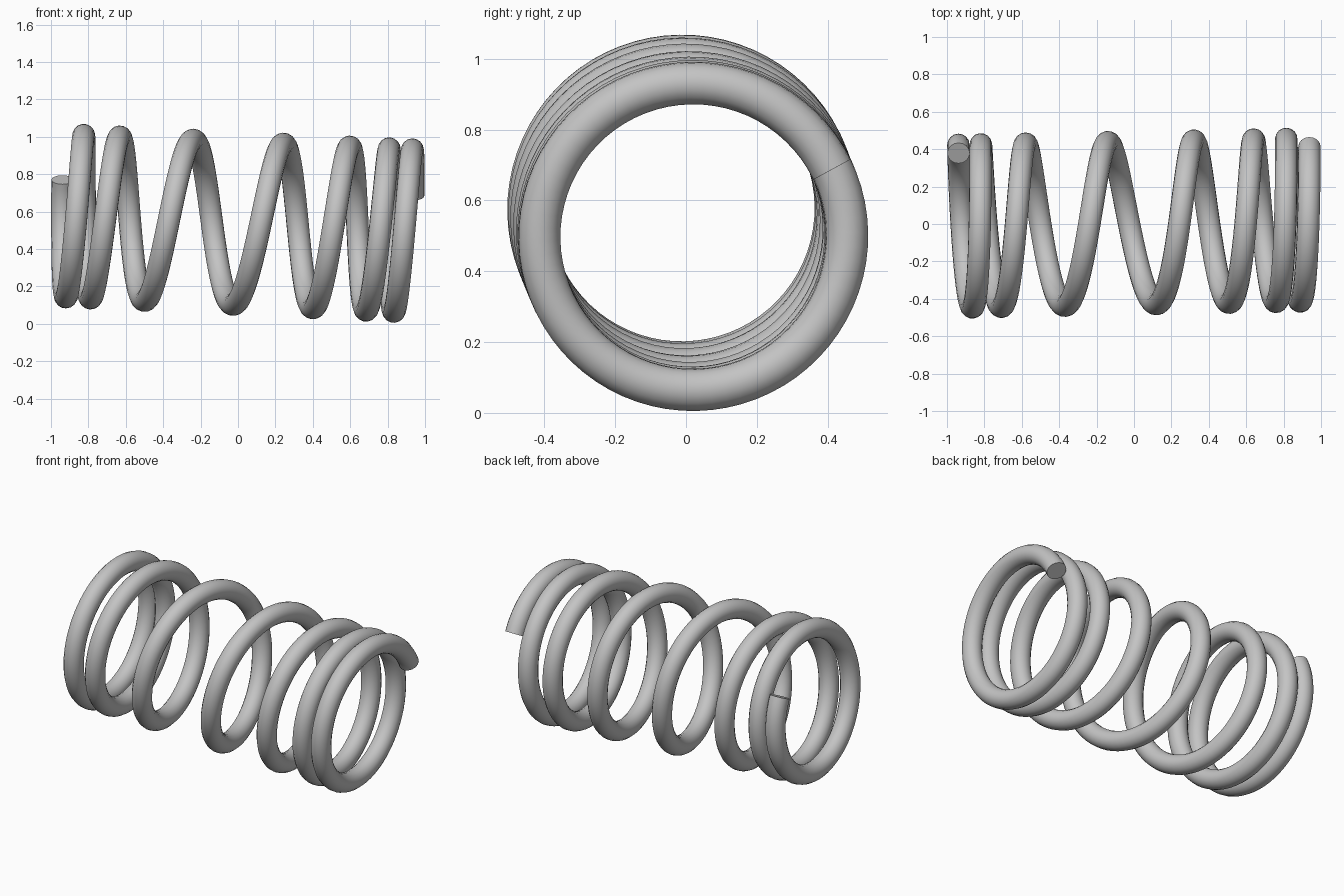
import bpy
import math
from mathutils import Vector

cube = bpy.data.objects.get("Cube")
if cube:
    bpy.data.objects.remove(cube, do_unlink=True)

# Coil and wire sizes, and the slightly tilted axis
COIL_RADIUS, WIRE_RADIUS = 0.435, 0.06
CENTRE = Vector((0, 0.005, 0.537))
AXIS = Vector((1, 0.018, -0.044)).normalized()
BACK = (Vector((0, 1, 0)) - AXIS * AXIS.y).normalized()
UP = AXIS.cross(BACK)

# Position along the axis at every half turn: close coils at both ends
PITCH = [-0.992, -0.932, -0.873, -0.812, -0.718, -0.572, -0.378, -0.132, 0.112,
         0.328, 0.502, 0.648, 0.752, 0.823, 0.882, 0.947, 1.01]
TURNS, STEPS = 7, 72
START = -0.145  # in half turns


def advance(half_turn):
    """Smooth interpolation of the pitch list."""
    i = math.floor(half_turn) + 1
    f = half_turn - math.floor(half_turn)
    last = len(PITCH) - 1
    a, b, c, d = (PITCH[min(max(i + k, 0), last)] for k in (-1, 0, 1, 2))
    if i == 0:
        a = 2 * b - c
    if i + 2 > last:
        d = 2 * c - b
    return b + 0.5 * f * (c - a + f * (2 * a - 5 * b + 4 * c - d + f * (3 * (b - c) + d - a)))


def coil_point(half_turn):
    angle = -math.pi * half_turn
    ring = BACK * math.cos(angle) + UP * math.sin(angle)
    return CENTRE + AXIS * advance(half_turn) + ring * COIL_RADIUS


# Wire path swept with a round section and closed ends
curve = bpy.data.curves.new("coil_spring", 'CURVE')
curve.dimensions = '3D'
curve.bevel_depth = WIRE_RADIUS
curve.bevel_resolution = 6
curve.use_fill_caps = True
spline = curve.splines.new('POLY')
count = TURNS * STEPS
spline.points.add(count)
for n, point in enumerate(spline.points):
    point.co = (*coil_point(START + 2 * TURNS * n / count), 1)

spring = bpy.data.objects.new("coil_spring", curve)
bpy.context.collection.objects.link(spring)

# Plain grey steel
steel = bpy.data.materials.new("grey_steel")
steel.use_nodes = True
colour = (0.55, 0.55, 0.55, 1)
steel.diffuse_color = colour
steel.node_tree.nodes["Principled BSDF"].inputs["Base Color"].default_value = colour
curve.materials.append(steel)

# Turn into a mesh, smooth along the wire with sharp end caps
bpy.ops.object.select_all(action='DESELECT')
spring.select_set(True)
bpy.context.view_layer.objects.active = spring
bpy.ops.object.convert(target='MESH')
bpy.ops.object.shade_smooth_by_angle(angle=math.radians(40))
